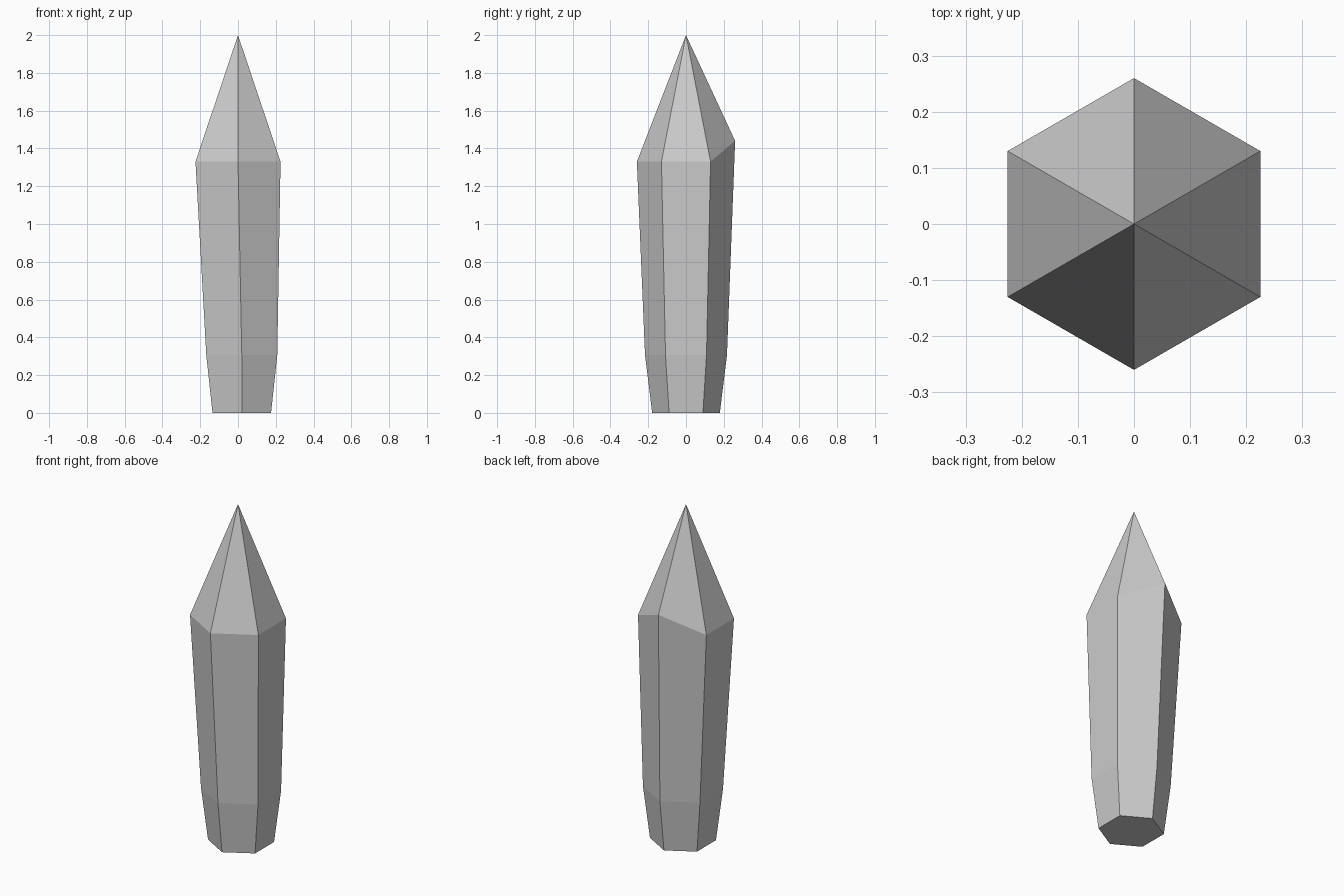
import bpy
import bmesh
from math import cos, sin, radians

if "Cube" in bpy.data.objects:
    bpy.data.objects.remove(bpy.data.objects["Cube"])

SIDES = 6
# Hexagonal rings from base to shoulder: (radius, centre x, height)
RINGS = [(0.179, 0.02, 0.0), (0.217, 0.02, 0.307), (0.26, 0.0, 1.33)]

bm = bmesh.new()


def ring(radius, cx, z):
    return [bm.verts.new((cx + radius * cos(radians(90 + 60 * i)),
                          radius * sin(radians(90 + 60 * i)), z))
            for i in range(SIDES)]


loops = [ring(*r) for r in RINGS]
loops[-1][0].co.z = 1.44  # raised rear corner of the shoulder
tip = bm.verts.new((0, 0, 2))

# Base, tapered sides and pointed cap
bm.faces.new(loops[0][::-1])
for i in range(SIDES):
    j = (i + 1) % SIDES
    for low, high in zip(loops, loops[1:]):
        bm.faces.new((low[i], low[j], high[j], high[i]))
    bm.faces.new((loops[-1][i], loops[-1][j], tip))
bmesh.ops.recalc_face_normals(bm, faces=bm.faces)

mesh = bpy.data.meshes.new("crystal")
bm.to_mesh(mesh)
bm.free()
crystal = bpy.data.objects.new("crystal", mesh)
bpy.context.collection.objects.link(crystal)
